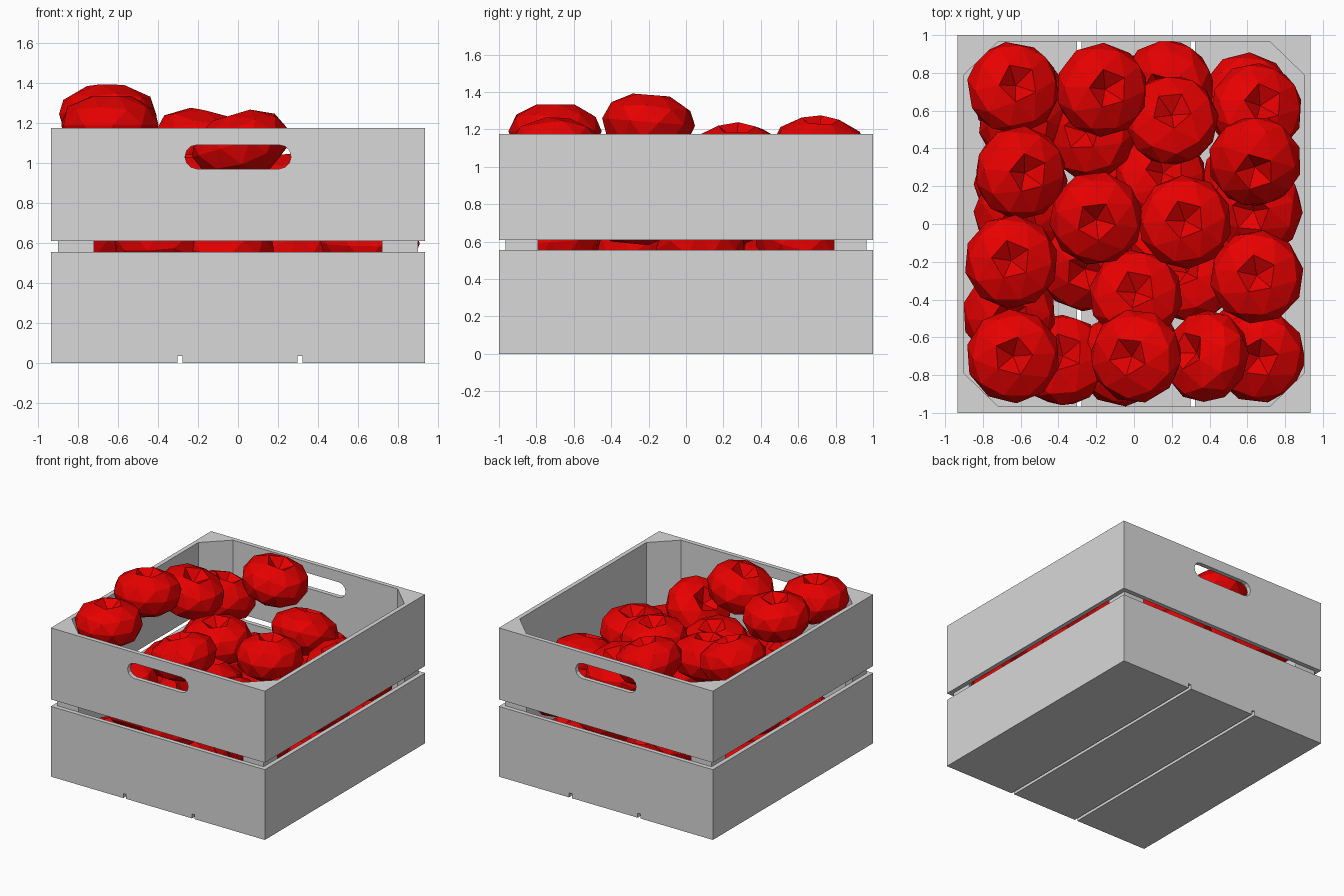
import bpy, bmesh, math, random
from mathutils import Vector

random.seed(4)
cube = bpy.data.objects.get("Cube")
if cube:
    bpy.data.objects.remove(cube)


def material(name, rgb):
    m = bpy.data.materials.new(name)
    m.use_nodes = True
    m.diffuse_color = (*rgb, 1)
    m.node_tree.nodes["Principled BSDF"].inputs["Base Color"].default_value = (*rgb, 1)
    return m


GREY = material("crate grey", (0.69, 0.69, 0.69))
RED = material("fruit red", (0.8, 0, 0))


def finish(name, bm, mat):
    mesh = bpy.data.meshes.new(name)
    bm.to_mesh(mesh)
    bm.free()
    mesh.materials.append(mat)
    ob = bpy.data.objects.new(name, mesh)
    bpy.context.collection.objects.link(ob)
    return ob


def prism(name, loops, place, depth):
    """Fill flat outlines (the second one is a hole) and extrude them."""
    bm = bmesh.new()
    edges = []
    for loop in loops:
        vs = [bm.verts.new(place(u, v)) for u, v in loop]
        edges += [bm.edges.new((a, b)) for a, b in zip(vs, vs[1:] + vs[:1])]
    bmesh.ops.triangle_fill(bm, use_beauty=True, edges=edges)
    new = bmesh.ops.extrude_face_region(bm, geom=bm.faces[:])["geom"]
    moved = [g for g in new if isinstance(g, bmesh.types.BMVert)]
    bmesh.ops.translate(bm, verts=moved, vec=Vector(depth))
    bmesh.ops.recalc_face_normals(bm, faces=bm.faces[:])
    return finish(name, bm, GREY)


def rect(u0, u1, v0, v1):
    return [(u0, v0), (u1, v0), (u1, v1), (u0, v1)]


W, L, T = 0.935, 1.0, 0.035          # half width, half length, board thickness
LOW, MID, TOP = 0.555, 0.61, 1.175   # lower board top, upper board bottom and top
SLOTS = (-0.29, 0.31)                # gaps between floor planks
GAP = 0.012

# Outline of the lower end board, notched where the floor gaps run through
notched = [(-W, 0)]
for s in SLOTS:
    notched += [(s - GAP, 0), (s - GAP, T), (s + GAP, T), (s + GAP, 0)]
notched += [(W, 0), (W, LOW), (-W, LOW)]

# Rounded hand hole
hole = []
for side in (1, -1):
    for i in range(7):
        a = math.radians(-90 + 30 * i)
        hole.append((side * (0.205 + 0.06 * math.cos(a)), 1.03 + side * 0.06 * math.sin(a)))

# End boards and side boards
for label, s in (("front", -1), ("back", 1)):
    def end(u, v, s=s):
        return (u, s * L, v)
    prism(label + "_lower_board", [notched], end, (0, -s * T, 0))
    prism(label + "_upper_board", [rect(-W, W, MID, TOP), hole], end, (0, -s * T, 0))
for label, s in (("right", -1), ("left", 1)):
    def flank(u, v, s=s):
        return (s * W, u, v)
    for level, z0, z1 in (("lower", 0, LOW), ("upper", MID, TOP)):
        prism(f"{label}_{level}_board", [rect(T - L, L - T, z0, z1)], flank, (-s * T, 0, 0))

# Floor planks
cuts = [T - W] + [s + d for s in SLOTS for d in (-GAP, GAP)] + [W - T]
for i in range(3):
    prism(f"floor_plank_{i + 1}", [rect(cuts[2 * i], cuts[2 * i + 1], T - L, L - T)],
          lambda u, v: (u, v, 0), (0, 0, T))

# Triangular corner posts
for sx in (-1, 1):
    for sy in (-1, 1):
        x, y = W - T, L - T
        tri = [(sx * x, sy * y), (sx * (x - 0.18), sy * y), (sx * x, sy * (y - 0.175))]
        prism(f"corner_post_{'back' if sy > 0 else 'front'}_{'left' if sx > 0 else 'right'}",
              [tri], lambda u, v: (u, v, T), (0, 0, TOP - T))


def fruit(name, x, y, z, lean_x=0.0, lean_y=0.0):
    """Squashed faceted ball, flat-topped, with a dimple at each end of its axis."""
    bm = bmesh.new()
    bmesh.ops.create_icosphere(bm, subdivisions=2, radius=1)
    for v in bm.verts:
        h = v.co.z
        wide = 0.2 if abs(h) > 0.8 else 0.25
        if h > 0.95:
            h = 0.42
        elif h < -0.95:
            h = -0.7
        v.co = Vector((v.co.x * wide, v.co.y * wide, h * (0.17 if h > 0 else 0.2)))
    ob = finish(name, bm, RED)
    ob.location = (x, y, z)
    ob.rotation_mode = "QUATERNION"
    spin = Vector((0, 0, 1)).rotation_difference(Vector((lean_x, lean_y, 1)))
    turn = Vector((1, 0, 0)).rotation_difference(Vector((1, random.uniform(-1, 1), 0)))
    ob.rotation_quaternion = spin @ turn


# Top layer of fruit, with the lean of each
upper = [
    (-.64, .72, .86, .2, .2), (-.17, .71, 1.11, .25, .05), (.2, .55, .87, 0, .4),
    (.64, .33, .78, 0, -.4), (-.6, .27, 1.07, .3, 0), (-.2, .03, .89, 0, -.1),
    (.27, .01, .89, 0, .1), (-.65, -.2, 1.24, 0, .08), (.65, -.28, .76, 0, .1),
    (.01, -.38, .78, 0, .25), (-.64, -.7, 1.19, 0, 0), (.01, -.7, 1.1, -.3, 0),
    (.38, -.7, .83, -.9, .3),
]
for i, spot in enumerate(upper):
    fruit(f"upper_fruit_{i + 1}", *spot)

# Middle layer
middle = [
    (.18, .73, .6), (.65, .61, .62), (.65, .08, .58), (.14, .25, .55), (-.23, .48, .58),
    (-.26, -.22, .56), (.3, -.28, .55), (-.66, -.48, .66), (-.38, -.72, .6),
    (.66, -.7, .6), (-.6, .05, .58), (-.58, .54, .58), (-.06, -.72, .58),
]
for i, spot in enumerate(middle):
    fruit(f"middle_fruit_{i + 1}", *spot, random.uniform(-.4, .4), random.uniform(-.4, .4))

# Bottom layer in rows between the floor gaps
for i in range(3):
    for j in range(4):
        fruit(f"bottom_fruit_{i * 4 + j + 1}", 0.6 * (i - 1), 0.44 * (j - 1.5), 0.25,
              random.uniform(-.3, .3), random.uniform(-.3, .3))
